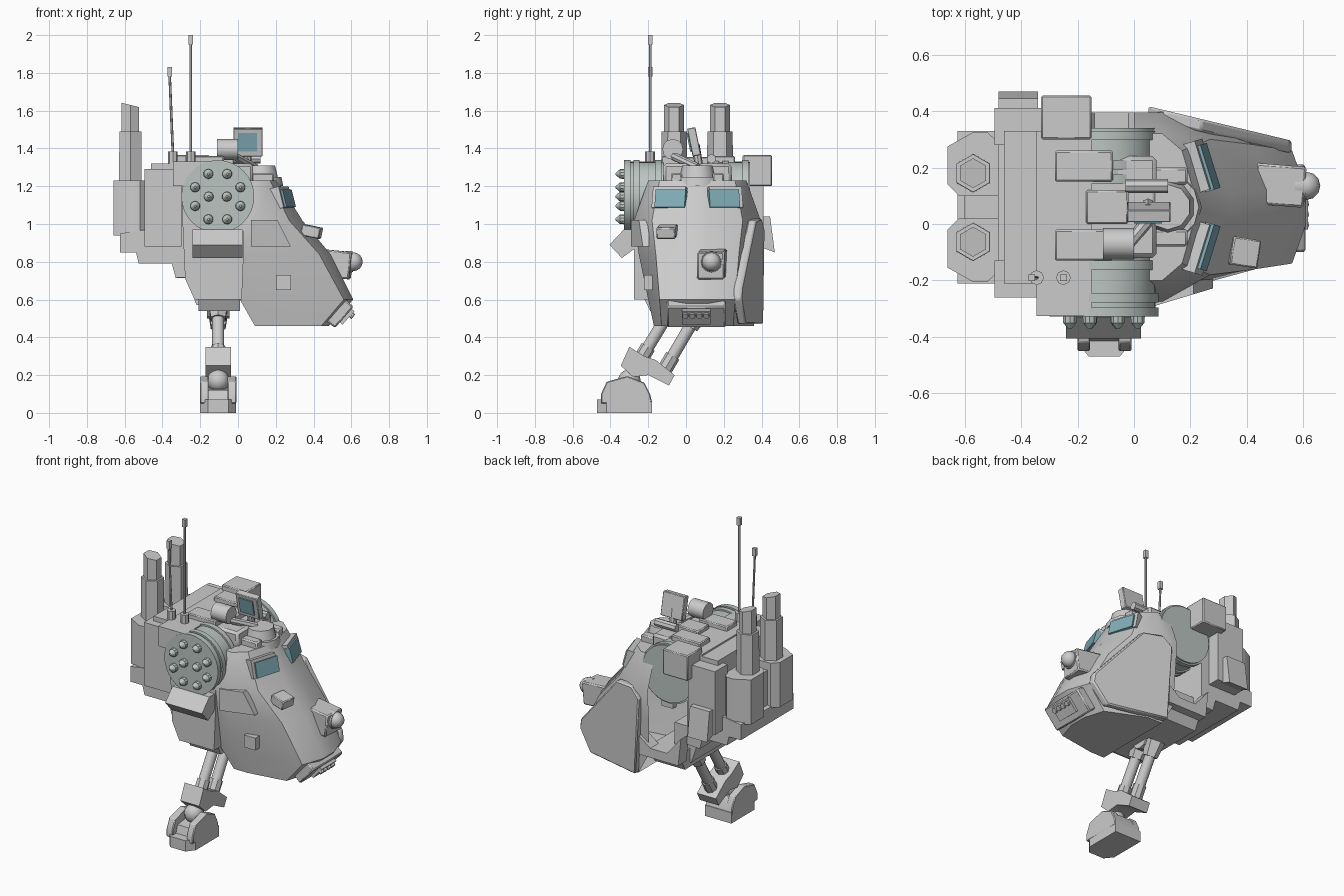
import bpy, bmesh, math
from mathutils import Vector, Matrix, Euler

YC = 0.06  # symmetry line of the main body


def material(name, rgb):
    m = bpy.data.materials.new(name)
    m.diffuse_color = (*rgb, 1)
    return m


GLASS = material("glass", (0.22, 0.42, 0.48))
PALE = material("pale_metal", (0.50, 0.56, 0.54))


def finish(name, bm, mat=None, bevel=0):
    bmesh.ops.recalc_face_normals(bm, faces=bm.faces)
    me = bpy.data.meshes.new(name)
    bm.to_mesh(me)
    bm.free()
    ob = bpy.data.objects.new(name, me)
    bpy.context.collection.objects.link(ob)
    if mat:
        me.materials.append(mat)
    if bevel:
        b = ob.modifiers.new("bevel", 'BEVEL')
        b.width, b.segments = bevel, 1
    return ob


def box(name, x, y, z, rot=(0, 0, 0), mat=None, bevel=0):
    """Box from (min, max) ranges, turned about its own centre."""
    bm = bmesh.new()
    c = Vector([(a + b) / 2 for a, b in (x, y, z)])
    s = [b - a for a, b in (x, y, z)]
    bmesh.ops.create_cube(bm, size=1, matrix=Matrix.LocRotScale(c, Euler(rot), s))
    return finish(name, bm, mat, bevel)


def rod(name, a, b, r, r2=None, n=12, mat=None):
    """Cylinder or cone between two points."""
    bm = bmesh.new()
    a, b = Vector(a), Vector(b)
    q = (b - a).to_track_quat('Z', 'Y')
    bmesh.ops.create_cone(bm, cap_ends=True, segments=n, radius1=r, radius2=r if r2 is None else r2,
                          depth=(b - a).length, matrix=Matrix.LocRotScale((a + b) / 2, q, None))
    return finish(name, bm, mat)


def ball(name, c, r, n=12, mat=None):
    bm = bmesh.new()
    bmesh.ops.create_uvsphere(bm, u_segments=n, v_segments=n // 2 + 2, radius=r,
                              matrix=Matrix.Translation(c))
    return finish(name, bm, mat)


def prism(name, pts, lo, hi, axis, slope=0, bevel=0):
    """Extrude a 2D profile along an axis; slope shears y along x."""
    place = {'x': lambda p, t: (t, p[0], p[1]),
             'y': lambda p, t: (p[0], t + slope * (p[0] - 0.1), p[1]),
             'z': lambda p, t: (p[0], p[1], t)}[axis]
    bm = bmesh.new()
    rings = [[bm.verts.new(place(p, t)) for p in pts] for t in (lo, hi)]
    bm.faces.new(rings[0])
    bm.faces.new(rings[1][::-1])
    for i in range(len(pts)):
        j = (i + 1) % len(pts)
        bm.faces.new((rings[0][i], rings[0][j], rings[1][j], rings[1][i]))
    return finish(name, bm, None, bevel)


# Nose hull: loft of horizontal outlines, open at the back
levels = [  # z, back x, corner x, centre x, left back y, left front y, right front y, right back y
    (0.46, 0.09, 0.44, 0.48, -0.17, -0.13, 0.25, 0.36),
    (0.60, 0.01, 0.56, 0.61, -0.20, -0.14, 0.26, 0.37),
    (0.84, 0.00, 0.43, 0.49, -0.25, -0.16, 0.28, 0.38),
    (1.02, 0.00, 0.27, 0.34, -0.275, -0.18, 0.30, 0.395),
    (1.23, 0.00, 0.17, 0.21, -0.20, -0.14, 0.26, 0.32)]
bm = bmesh.new()
rows = []
for z, xb, xc, xf, lb, lf, rf, rb in levels:
    pts = [(xb, lb), (xb + 0.1, lb), (xc, lf), (xf, YC - 0.06), (xf, YC + 0.06), (xc, rf), (xb + 0.1, rb), (xb, rb)]
    rows.append([bm.verts.new((x, y, z)) for x, y in pts])
for a, b in zip(rows, rows[1:]):
    for i in range(7):
        bm.faces.new((a[i], a[i + 1], b[i + 1], b[i]))
bm.faces.new(rows[0])
bm.faces.new(rows[-1])
finish("nose_hull", bm)

# Armour plate on the open side, door panel and hatch on the other
plate = [(0.05, 0.97), (0.11, 1.03), (0.24, 1.02), (0.55, 0.66), (0.56, 0.60), (0.47, 0.47), (0.08, 0.47)]
prism("side_armour", plate, 0.36, 0.405, 'y', -0.24, 0.008)
prism("door_panel", [(0.07, 1.02), (0.21, 1.02), (0.28, 0.88), (0.07, 0.88)], -0.282, -0.24, 'y', 0.3)
box("side_hatch", (0.20, 0.28), (-0.222, -0.15), (0.65, 0.73))

# Windscreens and their frames
for s in (-1, 1):
    y = YC + s * 0.14
    turn = (0, -0.25, s * 0.30)
    box("window_frame", (0.17, 0.258), (y - 0.09, y + 0.09), (1.075, 1.19), turn)
    box("windscreen", (0.24, 0.272), (y - 0.083, y + 0.083), (1.085, 1.18), turn, GLASS)

# Nose gun, sensor bump and chin grille
box("nose_gun_housing", (0.42, 0.60), (0.065, 0.21), (0.715, 0.86), (0, 0.1, -0.08), bevel=0.008)
rod("nose_gun_collar", (0.57, 0.135, 0.80), (0.61, 0.135, 0.80), 0.058, 0.055)
ball("nose_gun_tip", (0.61, 0.135, 0.80), 0.05)
box("sensor_bump", (0.34, 0.44), (-0.15, -0.05), (0.93, 0.99), (0, 0.2, -0.15), bevel=0.005)
box("chin_grille", (0.51, 0.57), (-0.10, 0.21), (0.45, 0.60), (0, 0.72, 0), bevel=0.008)
box("chin_mouth", (0.545, 0.59), (-0.02, 0.13), (0.47, 0.565), (0, 0.72, 0))
for i in range(4):
    y = 0.0 + i * 0.037
    rod("chin_nozzle", (0.56, y, 0.55), (0.61, y - 0.004, 0.51), 0.016, n=8)

# Middle body: side wall, pelvis, sill, roof
wall = [(-0.30, 1.15), (0.03, 1.15), (0.03, 0.84), (0.02, 0.60), (-0.23, 0.60), (-0.28, 0.71)]
prism("side_wall", wall, -0.275, -0.20, 'y')
prism("pelvis", [(-0.19, 0.54), (0.31, 0.54), (0.37, 0.66), (-0.25, 0.66)], -0.21, 0.01, 'x')
prism("open_side_sill", [(-0.22, 0.60), (0.06, 0.60), (0.06, 0.72), (-0.02, 0.66), (-0.14, 0.66), (-0.24, 0.78)],
      0.31, 0.395, 'y')
box("roof_block", (-0.22, 0.08), (-0.12, 0.24), (1.18, 1.32), bevel=0.015)
for y in (-0.075, 0.205):
    box("roof_bracket", (-0.28, -0.075), (y - 0.055, y + 0.055), (1.22, 1.36), bevel=0.006)
box("roof_hatch", (-0.17, -0.02), (YC - 0.06, YC + 0.06), (1.3, 1.355), bevel=0.006)

# Rocket drum on each side, with ten rocket tips on the armed one
DX, DZ = -0.107, 1.145
for name, y0, y1 in (("rocket_drum", -0.32, -0.12), ("inner_drum", 0.15, 0.34)):
    rod(name, (DX, y0, DZ), (DX, y1, DZ), 0.183, n=32, mat=PALE)
    for y in (y0, y0 + 0.05, y1 - 0.035):
        rod(name + "_rim", (DX, y - 0.008, DZ), (DX, y + 0.025, DZ), 0.193, n=32, mat=PALE)
tips = [(0.13 * math.cos(math.radians(22.5 + 45 * i)), 0.13 * math.sin(math.radians(22.5 + 45 * i))) for i in range(8)]
for dx, dz in tips + [(-0.048, 0), (0.048, 0)]:
    x, z = DX + dx, DZ + dz
    rod("rocket_body", (x, -0.32, z), (x, -0.35, z), 0.027, 0.025, 10, PALE)
    rod("rocket_tip", (x, -0.35, z), (x, -0.372, z), 0.025, 0.006, 10, PALE)
prism("drum_step", [(-0.405, 0.89), (-0.34, 0.82), (-0.27, 0.87), (-0.27, 0.97), (-0.33, 0.97)], -0.24, 0.025, 'x')

# Cupola with sighting screen and lamp
rod("cupola_base", (0.11, YC, 1.2), (0.11, YC, 1.25), 0.13, 0.12, 12)
rod("cupola", (0.12, YC, 1.25), (0.12, YC, 1.31), 0.095, 0.08, 10)
for s in (-1, 1):
    box("cupola_ear", (0.06, 0.19), (YC + s * 0.11 - 0.03, YC + s * 0.11 + 0.03), (1.2, 1.27), bevel=0.008)
rod("screen_post", (0.05, 0.07, 1.3), (0.05, 0.05, 1.42), 0.022, n=8)
box("screen_case", (-0.025, 0.13), (0.02, 0.065), (1.36, 1.51), (0.2, 0, 0), bevel=0.004)
box("screen_glass", (0.0, 0.10), (0.012, 0.04), (1.385, 1.485), (0.2, 0, 0), GLASS)
rod("lamp", (-0.11, -0.07, 1.395), (0.0, -0.07, 1.395), 0.055, n=12)
rod("lamp_arm", (-0.02, -0.07, 1.36), (0.09, YC, 1.3), 0.022, n=8)
rod("roof_barrel", (-0.03, 0.135, 1.345), (0.12, 0.135, 1.345), 0.025, n=8)

# Rear pack
pack = [(-0.46, 1.32), (-0.27, 1.32), (-0.24, 1.15), (-0.24, 0.72), (-0.33, 0.715), (-0.35, 0.79), (-0.525, 0.79),
        (-0.54, 0.85), (-0.625, 0.85), (-0.625, 0.95), (-0.49, 0.97), (-0.49, 1.15), (-0.46, 1.16)]
prism("rear_pack", pack, -0.21, 0.33, 'y')
prism("pack_keel", [(-0.33, 0.80), (-0.1, 0.80), (-0.1, 0.57), (-0.22, 0.57), (-0.27, 0.715), (-0.33, 0.715)],
      -0.14, 0.26, 'y')
box("pack_shoulder", (-0.345, -0.15), (-0.325, 0.33), (1.20, 1.33))
for y0, y1 in ((-0.26, -0.13), (0.28, 0.41)):
    box("pack_side", (-0.495, -0.30), (y0, y1), (0.88, 1.29))
box("pack_wing", (-0.33, -0.15), (0.30, 0.455), (1.20, 1.365), bevel=0.006)
prism("pack_pouch", [(0.39, 1.04), (0.445, 1.04), (0.47, 0.85), (0.39, 0.88)], -0.48, -0.34, 'x')

# Exhaust housings and hexagonal stacks
for s in (-1, 1):
    house = [(-0.48, 0.04), (-0.62, 0.04), (-0.66, 0.08), (-0.66, 0.215), (-0.57, 0.265), (-0.52, 0.265), (-0.48, 0.23)]
    prism("exhaust_housing", [(x, YC + s * y) for x, y in house], 0.94, 1.23, 'z')
box("exhaust_bridge", (-0.60, -0.48), (YC - 0.05, YC + 0.05), (0.94, 1.18))
for y in (-0.063, 0.18):
    rod("exhaust_lower", (-0.57, y, 1.2), (-0.57, y, 1.49), 0.069, 0.067, 6)
    top = rod("exhaust_upper", (-0.57, y, 1.45), (-0.57, y, 1.63), 0.053, n=6)
    for v in top.data.vertices:
        if v.co.z > 1.6:
            v.co.z -= (v.co.x + 0.57) * 0.25

# Aerials
for x0, x1, z1 in ((-0.25, -0.25, 2.0), (-0.345, -0.362, 1.83)):
    rod("aerial_foot", (x0, -0.19, 1.27), (x0, -0.19, 1.385), 0.026, n=8)
    rod("aerial_mast", (x0, -0.19, 1.38), (x1, -0.19, z1 - 0.04), 0.007, n=6)
    box("aerial_tip", (x1 - 0.012, x1 + 0.012), (-0.202, -0.178), (z1 - 0.05, z1))

# Leg: twin struts, ankle block, foot
LX = -0.105
rod("hip_joint", (LX - 0.06, 0.0, 0.56), (LX + 0.06, 0.0, 0.56), 0.06, n=10)
for y0, z0, y1, z1 in ((-0.26, 0.25, -0.06, 0.58), (-0.13, 0.20, 0.07, 0.54)):
    a, b = Vector((LX, y0, z0)), Vector((LX, y1, z1))
    rod("leg_strut", a, b, 0.032)
    rod("strut_sleeve", a.lerp(b, 0.75), b, 0.045, 0.06, 6)
    rod("strut_socket", a, a.lerp(b, 0.3), 0.04, n=8)
ankle = [(-0.30, 0.35), (-0.22, 0.30), (-0.16, 0.28), (-0.06, 0.20), (-0.09, 0.145), (-0.20, 0.20),
         (-0.28, 0.19), (-0.345, 0.25)]
prism("ankle_block", ankle, LX - 0.068, LX + 0.068, 'x')
ball("ankle_ball", (LX, -0.30, 0.17), 0.06)
sole = [(-0.2, -0.18), (-0.01, -0.18), (-0.01, -0.42), (-0.05, -0.47), (-0.16, -0.47), (-0.2, -0.42)]
prism("foot_sole", sole, 0.0, 0.07, 'z')
core = [(-0.42, 0.05), (-0.18, 0.05), (-0.19, 0.10), (-0.22, 0.15), (-0.30, 0.13), (-0.40, 0.12)]
prism("foot_core", core, LX - 0.06, LX + 0.06, 'x')
cheek = [(-0.45, 0.05), (-0.18, 0.05), (-0.19, 0.10), (-0.22, 0.16), (-0.31, 0.195), (-0.42, 0.165), (-0.45, 0.10)]
for s in (-1, 1):
    prism("foot_cheek", cheek, LX + s * 0.05, LX + s * 0.096, 'x', bevel=0.005)

# Smooth round parts, keep hard edges crisp
bpy.ops.object.select_all(action='SELECT')
bpy.context.view_layer.objects.active = bpy.data.objects["nose_hull"]
bpy.ops.object.shade_smooth_by_angle(angle=math.radians(35))
